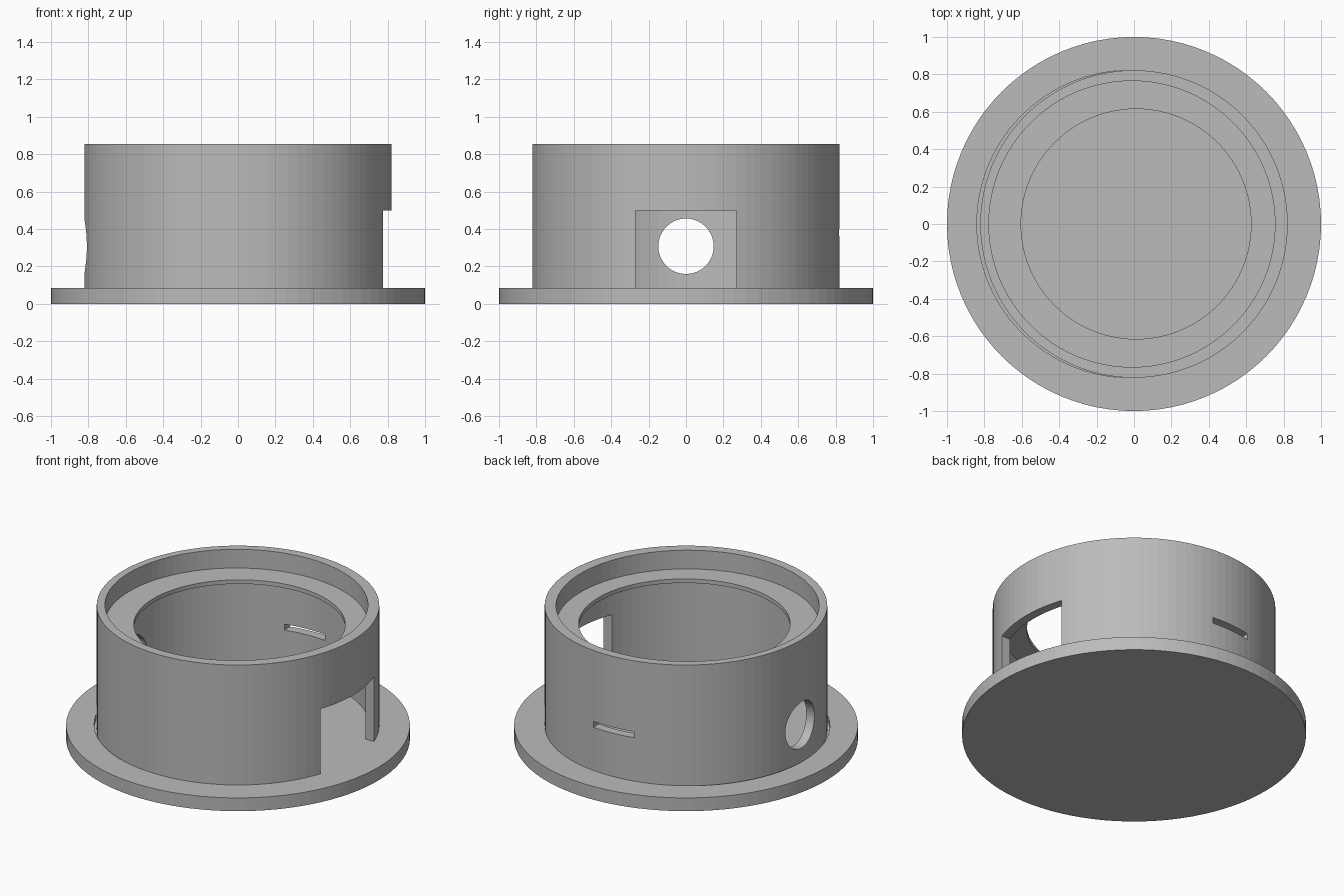
import bpy
import math

cube = bpy.data.objects.get("Cube")
if cube:
    bpy.data.objects.remove(cube, do_unlink=True)

SEGMENTS = 96
BASE, TOP = 0.085, 0.855        # flange top, wall top
OUTER, INNER = 0.822, 0.765     # wall radii

grey = bpy.data.materials.new("plain grey")
GREY = (0.5, 0.5, 0.5, 1)
grey.diffuse_color = GREY
grey.use_nodes = True
grey.node_tree.nodes["Principled BSDF"].inputs["Base Color"].default_value = GREY


def finish(name):
    obj = bpy.context.object
    obj.name = name
    obj.data.materials.append(grey)
    return obj


def disc(name, radius, z0, z1, x=0.0):
    bpy.ops.mesh.primitive_cylinder_add(vertices=SEGMENTS, radius=radius, depth=z1 - z0,
                                        location=(x, 0, (z0 + z1) / 2))
    return finish(name)


def box(name, x0, x1, y0, y1, z0, z1):
    bpy.ops.mesh.primitive_cube_add(size=1, location=((x0 + x1) / 2, (y0 + y1) / 2, (z0 + z1) / 2))
    bpy.context.object.scale = (x1 - x0, y1 - y0, z1 - z0)
    return finish(name)


def cut(target, *cutters):
    """Subtract each cutter from the target and discard it."""
    for cutter in cutters:
        mod = target.modifiers.new("cut", "BOOLEAN")
        mod.operation = "DIFFERENCE"
        mod.solver = "EXACT"
        mod.object = cutter
        bpy.context.view_layer.objects.active = target
        bpy.ops.object.modifier_apply(modifier=mod.name)
        bpy.data.objects.remove(cutter, do_unlink=True)


# Solid base flange with a thin crescent groove beside the wall
flange = disc("base_flange", 1.0, 0, BASE)
groove = disc("groove_cutter", OUTER, BASE - 0.03, BASE + 0.1, x=-0.018)
cut(groove, disc("groove_core", OUTER, -0.1, 0.4))
cut(flange, groove)

# Round wall: lower cavity, thin inner ledge and stepped upper recess
wall = disc("round_wall", OUTER, BASE, TOP)
cut(wall,
    disc("cavity_cutter", INNER, BASE - 0.1, 0.709),
    disc("recess_cutter", INNER, 0.735, TOP + 0.1, x=-0.011),
    disc("ledge_hole_cutter", 0.615, 0.6, 0.8, x=0.011))

# Square doorway, thin rear slot and round side port
bpy.ops.mesh.primitive_cylinder_add(vertices=64, radius=0.148, depth=0.5,
                                    location=(-0.8, 0, 0.308), rotation=(0, math.pi / 2, 0))
port = finish("port_cutter")
cut(wall,
    box("doorway_cutter", 0.5, 1, -0.27, 0.27, BASE - 0.1, 0.5),
    box("slot_cutter", -0.19, 0.086, 0.6, 1, 0.362, 0.4),
    port)
